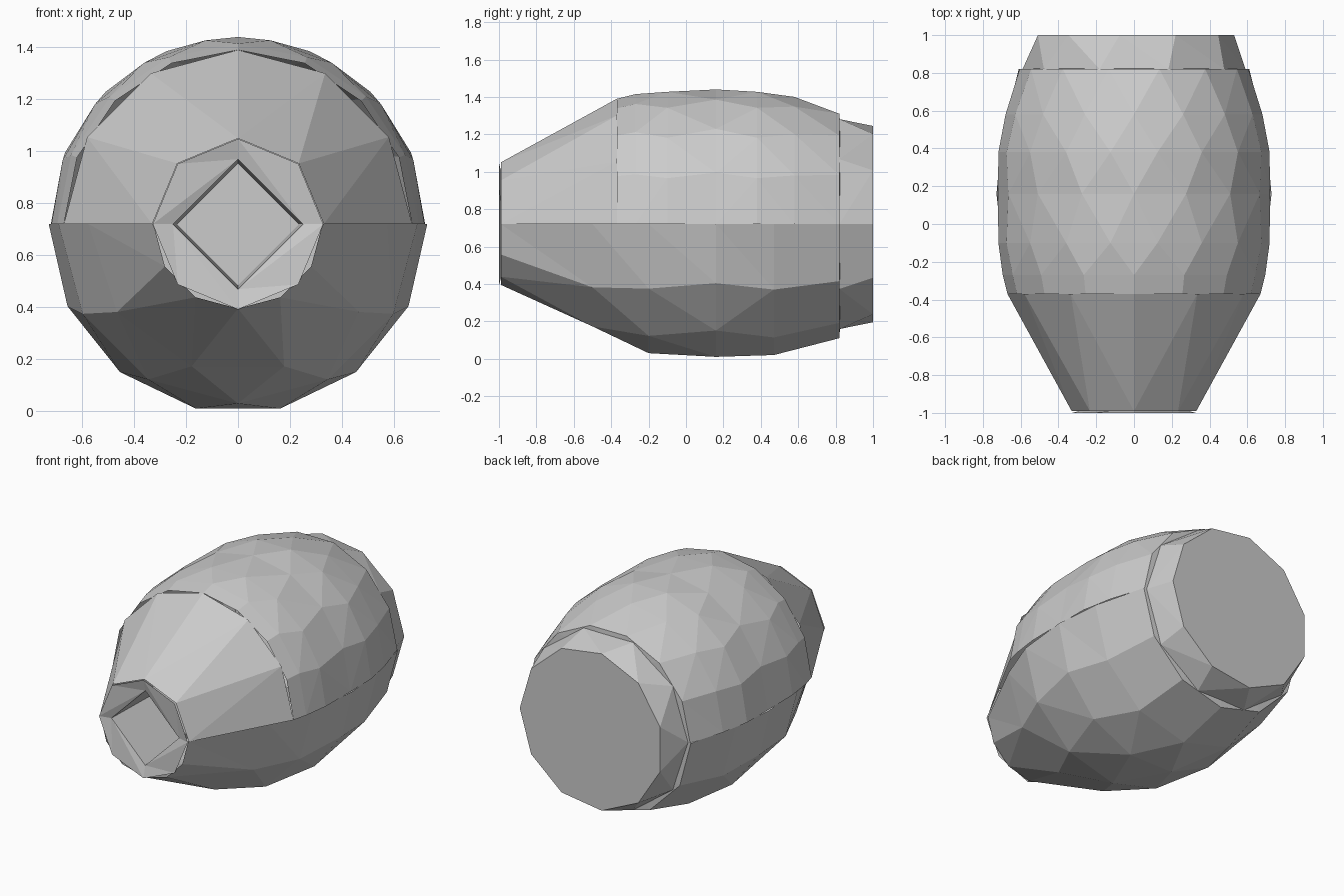
import bpy, bmesh, math
from mathutils import Vector

if "Cube" in bpy.data.objects:
    bpy.data.objects.remove(bpy.data.objects["Cube"])

CZ = 0.72  # height of the barrel axis


def arc(bm, y, r, n, a0, a1):
    """n segments of an arc around the y axis, as (angle, vert) pairs."""
    out = []
    for i in range(n + 1):
        a = a0 + (a1 - a0) * i / n
        p = (r * math.cos(math.radians(a)), y, CZ + r * math.sin(math.radians(a)))
        out.append((a, bm.verts.new(p)))
    return out


def loft(name, rings, a0=0, a1=360, cap=False, inward=False):
    """Stitch arcs of differing segment counts into flat triangles."""
    bm = bmesh.new()
    arcs = [arc(bm, y, r, n, a0, a1) for y, r, n in rings]
    for p, q in zip(arcs, arcs[1:]):
        i = j = 0
        while i < len(p) - 1 or j < len(q) - 1:
            step_p = j == len(q) - 1 or (i < len(p) - 1 and p[i + 1][0] <= q[j + 1][0])
            if step_p:
                bm.faces.new((p[i][1], p[i + 1][1], q[j][1]))
                i += 1
            else:
                bm.faces.new((p[i][1], q[j + 1][1], q[j][1]))
                j += 1
    bm.normal_update()
    for f in bm.faces:
        c = f.calc_center_median()
        out = f.normal.dot(c - Vector((0, 0, CZ))) > 0
        if inward:
            out = f.normal.dot(Vector((c.x, 0, c.z - CZ))) > 0
        if out == inward:
            f.normal_flip()
    if cap:
        f = bm.faces.new([v for a, v in arcs[-1][:-1]])
        f.normal_update()
        if (f.normal.y > 0) == inward:
            f.normal_flip()
    bmesh.ops.remove_doubles(bm, verts=bm.verts, dist=0.0005)
    me = bpy.data.meshes.new(name)
    bm.to_mesh(me)
    bm.free()
    ob = bpy.data.objects.new(name, me)
    bpy.context.collection.objects.link(ob)
    return ob


# tapered front shell: coarse panels above and below the split line
loft("front_upper_shell", [(-0.99, 0.33, 4), (-0.37, 0.67, 6)], 0, 180)
loft("front_lower_shell", [(-0.99, 0.325, 6), (-0.5, 0.575, 5), (-0.2, 0.69, 6),
                           (0.16, 0.728, 7)], 180, 360)

# finely faceted belly on top
loft("belly_front_upper", [(-0.37, 0.67, 8), (-0.27, 0.695, 8), (-0.1, 0.718, 9),
                           (0.16, 0.72, 8)], 0, 180)
loft("belly_back_upper", [(0.16, 0.72, 8), (0.38, 0.718, 9), (0.58, 0.68, 8),
                          (0.82, 0.605, 7), (0.825, 0.53, 6)], 0, 180)

# coarser belly underneath
loft("belly_back_lower", [(0.16, 0.728, 7), (0.47, 0.70, 6),
                          (0.82, 0.61, 6), (0.825, 0.53, 6)], 180, 360)

# stepped base with a flat end
loft("base", [(0.82, 0.59, 10), (1.0, 0.53, 11)], cap=True)

# lip and deep diamond-shaped recess at the mouth
loft("mouth_lip", [(-1.0, 0.328, 8), (-0.98, 0.25, 4)])
loft("mouth_recess", [(-0.98, 0.25, 4), (-0.4, 0.235, 4)], cap=True, inward=True)
